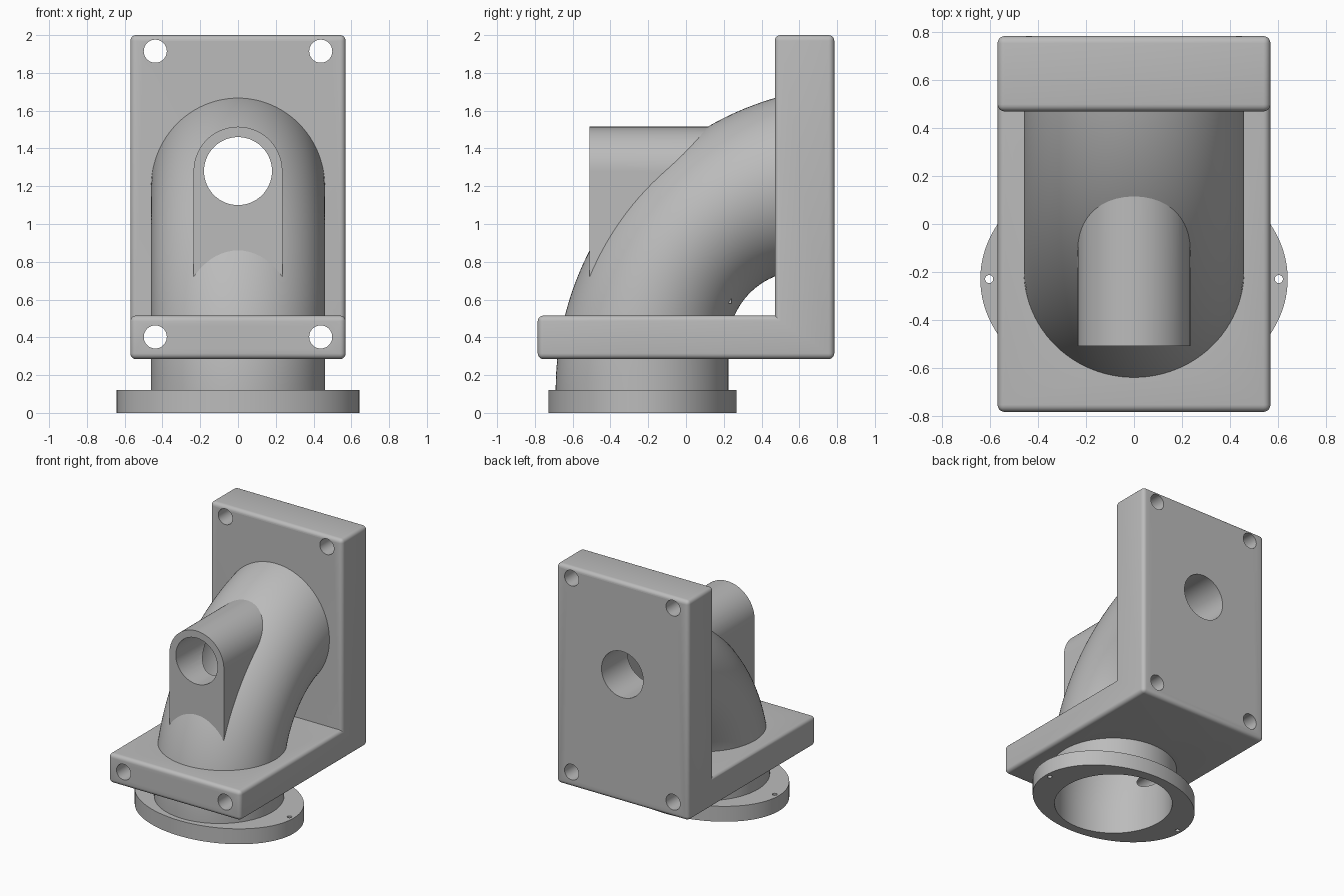
import bpy, bmesh
from math import sin, cos, pi, acos
from mathutils import Vector, Matrix

cube = bpy.data.objects.get("Cube")
if cube:
    bpy.data.objects.remove(cube, do_unlink=True)

grey = bpy.data.materials.new("light grey")
grey.use_nodes = True
colour = (0.5, 0.5, 0.5, 1)
grey.diffuse_color = colour
grey.node_tree.nodes["Principled BSDF"].inputs["Base Color"].default_value = colour


def finish(name, bm):
    bmesh.ops.recalc_face_normals(bm, faces=bm.faces[:])
    mesh = bpy.data.meshes.new(name)
    bm.to_mesh(mesh)
    bm.free()
    mesh.materials.append(grey)
    ob = bpy.data.objects.new(name, mesh)
    bpy.context.collection.objects.link(ob)
    return ob


def extrude(points, offset):
    """Solid prism from a flat outline."""
    bm = bmesh.new()
    face = bm.faces.new([bm.verts.new(p) for p in points])
    new = bmesh.ops.extrude_face_region(bm, geom=[face])["geom"]
    bmesh.ops.translate(bm, vec=offset, verts=[v for v in new if isinstance(v, bmesh.types.BMVert)])
    bmesh.ops.recalc_face_normals(bm, faces=bm.faces[:])
    return bm


def ellipse(a, b, n=96, start=0.0, sweep=2 * pi):
    return [(a * cos(start + sweep * i / n), b * sin(start + sweep * i / n)) for i in range(n)]


def rod(name, x, z, r):
    """Cutter running front to back."""
    ring = [(x + u, -1, z + v) for u, v in ellipse(r, r, 64)]
    return finish(name, extrude(ring, (0, 2, 0)))


def elbow(name, scale, start_z, end_y, n=96, steps=40):
    """Bent pipe lofted between an outer arc and a tighter inner arc."""
    pairs = [((-0.69, start_z), (0.225, start_z))]
    outer_end = acos((0.92 - end_y) / 1.61)
    inner_end = acos((0.615 - end_y) / 0.39)
    for i in range(steps + 1):
        a, b = outer_end * i / steps, inner_end * i / steps
        pairs.append(((0.92 - 1.61 * cos(a), 0.121 + 1.61 * sin(a)),
                      (0.615 - 0.39 * cos(b), 0.36 + 0.39 * sin(b))))
    bm = bmesh.new()
    rings = []
    for outer, inner in pairs:
        o, i = Vector((0, *outer)), Vector((0, *inner))
        mid, half = (o + i) / 2, (i - o) / 2 * scale
        rings.append([bm.verts.new(mid + half * c + Vector((0.46 * scale * s, 0, 0)))
                      for c, s in ellipse(1, 1, n)])
    for r, s in zip(rings, rings[1:]):
        for k in range(n):
            bm.faces.new((r[k], r[(k + 1) % n], s[(k + 1) % n], s[k]))
    bm.faces.new(rings[0])
    bm.faces.new(rings[-1])
    return finish(name, bm)


def cut(ob, cutters):
    bpy.context.view_layer.objects.active = ob
    for cutter in cutters:
        mod = ob.modifiers.new("cut", "BOOLEAN")
        mod.operation, mod.solver, mod.object = "DIFFERENCE", "EXACT", cutter
        bpy.ops.object.modifier_apply(modifier=mod.name)


# L-shaped bracket with rounded outer edges
outline = [(-0.785, 0.285), (0.785, 0.285), (0.785, 2), (0.47, 2), (0.47, 0.515), (-0.785, 0.515)]
bm = extrude([(-0.57, y, z) for y, z in outline], (1.14, 0, 0))
convex = [e for e in bm.edges if e.calc_face_angle_signed() > 0.1]
bmesh.ops.bevel(bm, geom=convex, offset=0.03, segments=5, profile=0.5, affect="EDGES")
bracket = finish("bracket", bm)

# Bent pipe
pipe = elbow("elbow_pipe", 1, 0.12, 0.5)

# Arched front spout
arch = ellipse(0.235, 0.235, 48, 0, pi) + [(-0.235, 0), (-0.235, -0.7), (0.235, -0.7)]
spout = finish("front_spout", extrude([(x, -0.51, 1.28 + z) for x, z in arch], (0, 0.75, 0)))

# Oval base flange
flange = finish("base_flange", extrude([(x, y - 0.23, 0) for x, y in ellipse(0.642, 0.498, 128)], (0, 0, 0.12)))

# Cutters: pipe cavity, central bore, bolt holes, pin holes
cavity = elbow("cavity_cutter", 0.93, -0.1, 0.465)
bore = rod("bore_cutter", 0, 1.28, 0.18)
bolts = [rod("bolt_cutter", 0.438 * s, z, 0.061) for s in (-1, 1) for z in (0.402, 1.915)]
pins = [finish("pin_cutter", extrude([(0.605 * s + x, y - 0.23, -0.1) for x, y in ellipse(0.017, 0.017, 24)],
                                     (0, 0, 0.3))) for s in (-1, 1)]

cut(bracket, [cavity, bore] + bolts)
cut(pipe, [cavity, bore] + bolts)
cut(spout, [cavity, bore])
cut(flange, [cavity] + pins)
for cutter in [cavity, bore] + bolts + pins:
    bpy.data.objects.remove(cutter, do_unlink=True)

# Smooth curves, sharp corners
bpy.ops.object.select_all(action="DESELECT")
for ob in (bracket, pipe, spout, flange):
    ob.select_set(True)
bpy.context.view_layer.objects.active = bracket
bpy.ops.object.shade_smooth_by_angle(angle=0.6)
